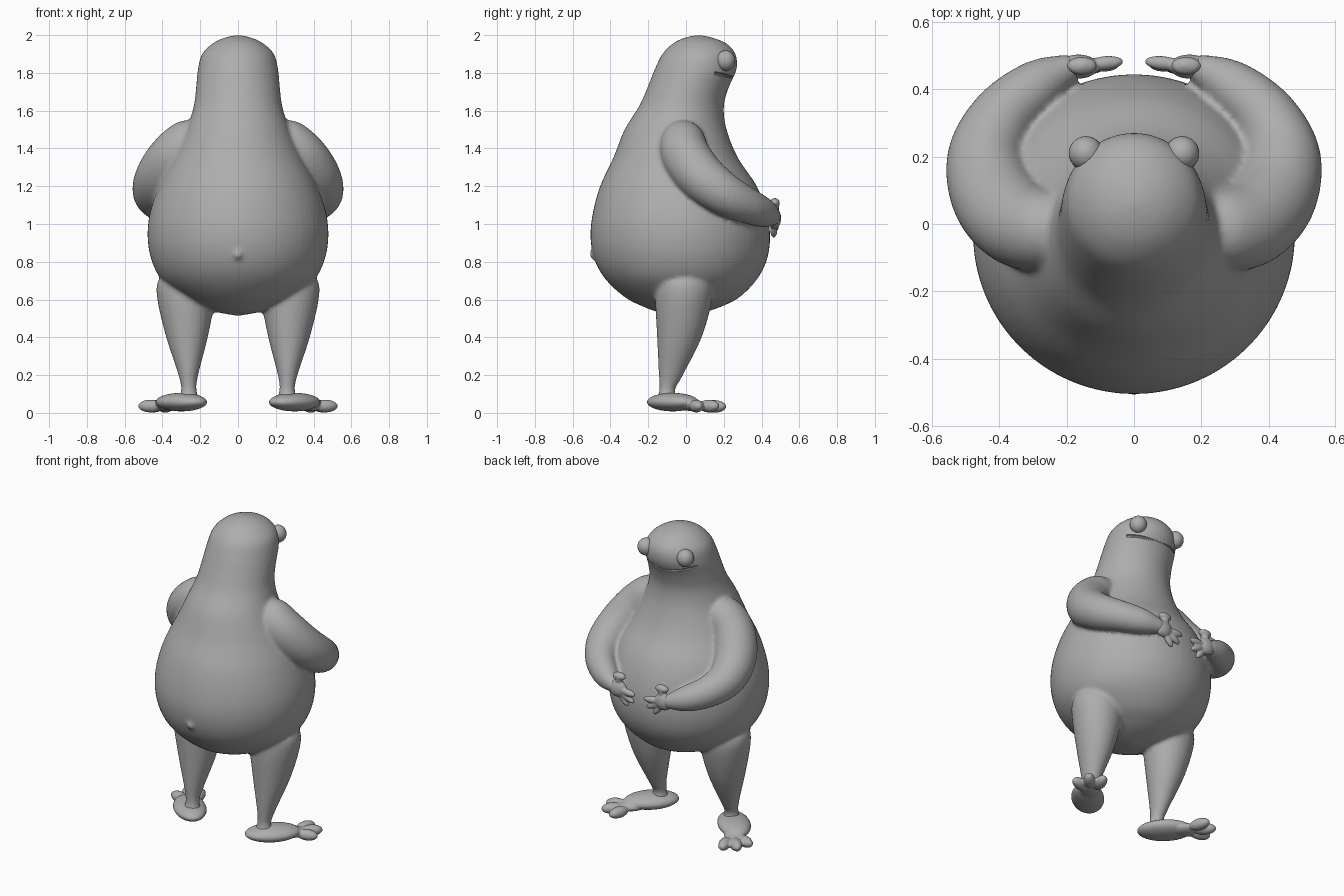
import bpy, math
from mathutils import Vector, Matrix

if "Cube" in bpy.data.objects:
    bpy.data.objects.remove(bpy.data.objects["Cube"])

grey = bpy.data.materials.new("grey_skin")
grey.diffuse_color = (0.42, 0.42, 0.42, 1)
grey.use_nodes = True
grey.node_tree.nodes["Principled BSDF"].inputs["Base Color"].default_value = grey.diffuse_color


def catmull(rows, steps):
    """Smoothly interpolate a list of rows of numbers."""
    out = []
    for i in range(len(rows) - 1):
        p = [rows[max(i - 1, 0)], rows[i], rows[i + 1], rows[min(i + 2, len(rows) - 1)]]
        for s in range(steps):
            t = s / steps
            out.append([0.5 * (2 * b + (c - a) * t + (2 * a - 5 * b + 4 * c - d) * t * t
                               + (3 * b - a - 3 * c + d) * t ** 3) for a, b, c, d in zip(*p)])
    return out + [list(rows[-1])]


def loft(name, rows, steps=5, seg=40, follow=False):
    """Rows are (x, y, z, rx, ry). Rings lie flat, or follow the path."""
    rows = catmull(rows, steps)
    pts = [Vector(r[:3]) for r in rows]
    verts, faces = [], []
    for i, r in enumerate(rows):
        u, v = Vector((1, 0, 0)), Vector((0, 1, 0))
        if follow:
            t = (pts[min(i + 1, len(pts) - 1)] - pts[max(i - 1, 0)]).normalized()
            u = Vector((0.3, 0.3, 1)).cross(t).normalized()
            v = t.cross(u)
        for k in range(seg):
            a = 2 * math.pi * k / seg
            verts.append(pts[i] + u * r[3] * math.cos(a) + v * r[4] * math.sin(a))
    for i in range(len(rows) - 1):
        for k in range(seg):
            n = (k + 1) % seg
            faces.append((i * seg + k, i * seg + n, (i + 1) * seg + n, (i + 1) * seg + k))
    faces.append(tuple(reversed(range(seg))))
    faces.append(tuple(range((len(rows) - 1) * seg, len(rows) * seg)))
    me = bpy.data.meshes.new(name)
    me.from_pydata(verts, [], faces)
    me.materials.append(grey)
    ob = bpy.data.objects.new(name, me)
    bpy.context.collection.objects.link(ob)
    return ob


def blob(name, loc, size, aim=(1, 0, 0)):
    """Ellipsoid whose first axis points along aim."""
    bpy.ops.mesh.primitive_uv_sphere_add(segments=28, ring_count=16, radius=1)
    ob = bpy.context.object
    ob.name = name
    x = Vector(aim).normalized()
    y = Vector((0, 0, 1)).cross(x)
    y = y.normalized() if y.length > 0.01 else Vector((0, 1, 0))
    rot = Matrix((x, y, x.cross(y))).transposed()
    ob.data.transform(Matrix.Translation(loc) @ rot.to_4x4() @ Matrix.Diagonal((*size, 1)))
    ob.data.materials.append(grey)
    return ob


def join(name, parts):
    bpy.ops.object.select_all(action='DESELECT')
    for p in parts:
        p.select_set(True)
    bpy.context.view_layer.objects.active = parts[0]
    bpy.ops.object.join()
    parts[0].name = name
    return parts[0]


def fuse(ob, voxel, smooth):
    """Blend overlapping parts into one skin."""
    m = ob.modifiers.new("fuse", 'REMESH')
    m.mode, m.voxel_size, m.use_smooth_shade = 'VOXEL', voxel, True
    m = ob.modifiers.new("soften", 'SMOOTH')
    m.factor, m.iterations = 0.5, smooth


# Torso and head: z, back y, front y, half width
profile = [(0.515, -0.03, -0.01, 0.01), (0.535, -0.15, 0.10, 0.12), (0.56, -0.22, 0.18, 0.19),
           (0.61, -0.32, 0.28, 0.29), (0.70, -0.42, 0.37, 0.40), (0.80, -0.48, 0.425, 0.455),
           (0.92, -0.505, 0.445, 0.478), (1.05, -0.495, 0.43, 0.468), (1.20, -0.455, 0.375, 0.42),
           (1.35, -0.385, 0.275, 0.345), (1.50, -0.325, 0.215, 0.275), (1.62, -0.25, 0.20, 0.235),
           (1.72, -0.205, 0.225, 0.222), (1.82, -0.165, 0.268, 0.212), (1.90, -0.125, 0.262, 0.19),
           (1.955, -0.07, 0.215, 0.135), (1.985, -0.01, 0.145, 0.075), (2.0, 0.055, 0.075, 0.01)]
skin = [loft("body", [(0, (b + f) / 2, z, w, (f - b) / 2) for z, b, f, w in profile], seg=64)]

# Arms hugging the belly, and tapered legs
arm = [(0.20, -0.03, 1.49, 0.07), (0.25, -0.02, 1.45, 0.115), (0.34, 0.0, 1.36, 0.13),
       (0.415, 0.08, 1.25, 0.128), (0.442, 0.20, 1.16, 0.113), (0.39, 0.32, 1.10, 0.095),
       (0.29, 0.41, 1.06, 0.078), (0.21, 0.455, 1.04, 0.05), (0.17, 0.465, 1.035, 0.035)]
leg = [(0.27, -0.01, 0.75, 0.08, 0.08), (0.272, -0.01, 0.70, 0.15, 0.14),
       (0.275, -0.012, 0.60, 0.152, 0.15), (0.27, -0.035, 0.40, 0.11, 0.118),
       (0.263, -0.08, 0.20, 0.052, 0.064), (0.26, -0.10, 0.12, 0.041, 0.042),
       (0.26, -0.10, 0.06, 0.06, 0.06)]
for s in (-1, 1):
    skin.append(loft("arm", [(s * x, y, z, r, r) for x, y, z, r in arm], follow=True))
    skin.append(loft("leg", [(s * x, *rest) for x, *rest in leg]))
# Tail nub
skin.append(blob("tail_nub", (0, -0.49, 0.84), (0.02, 0.022, 0.03)))

# Outward normals before blending
body = join("body", skin)
bpy.ops.object.mode_set(mode='EDIT')
bpy.ops.mesh.select_all(action='SELECT')
bpy.ops.mesh.normals_make_consistent(inside=False)
bpy.ops.object.mode_set(mode='OBJECT')
fuse(body, 0.012, 5)

# Smiling mouth groove
smile = []
for i in range(13):
    a = math.radians(30 + 10 * i)
    smile.append((0.214 * math.cos(a), 0.045 + 0.212 * math.sin(a),
                  1.772 + 0.035 * math.cos(a) ** 2, 0.009, 0.009))
cutter = loft("mouth_cutter", smile, steps=2, seg=10, follow=True)
cutter.hide_render = True
cutter.display_type = 'WIRE'
cut = body.modifiers.new("mouth", 'BOOLEAN')
cut.operation, cut.object, cut.solver = 'DIFFERENCE', cutter, 'EXACT'

fingers = [((0.088, 0.478, 1.025), (0.058, 0.021, 0.021), (-1, 0.1, -0.05)),
           ((0.095, 0.472, 0.99), (0.056, 0.020, 0.020), (-1, 0.0, -0.5)),
           ((0.125, 0.465, 0.968), (0.05, 0.019, 0.019), (-0.8, 0.0, -1)),
           ((0.155, 0.47, 1.092), (0.048, 0.024, 0.024), (-0.15, 0.05, 1)),
           ((0.155, 0.47, 1.112), (0.045, 0.027, 0.024), (1, 0, 0))]
toes = [((0.462, 0.055, 0.036), 15), ((0.447, 0.122, 0.036), 45), ((0.385, 0.148, 0.034), 72)]


def flip(v, s):
    return (s * v[0], v[1], v[2])


for s, side in ((-1, "left"), (1, "right")):
    # Eye
    eye = blob(side + "_eye", (s * 0.143, 0.21, 1.865), (0.051, 0.051, 0.054))
    eye.data.shade_smooth()
    # Hand: palm, three fingers and a thumb
    parts = [blob("palm", (s * 0.165, 0.468, 1.03), (0.06, 0.036, 0.055))]
    parts += [blob("finger", flip(c, s), size, flip(d, s)) for c, size, d in fingers]
    fuse(join(side + "_hand", parts), 0.006, 3)
    # Foot turned outward: sole and three toes
    parts = [blob("sole", (s * 0.30, -0.07, 0.057), (0.168, 0.098, 0.049), (s, 1, 0)),
             blob("instep", (s * 0.37, 0.03, 0.04), (0.09, 0.06, 0.03), (s, 1, 0))]
    for c, deg in toes:
        a = math.radians(deg)
        parts.append(blob("toe", flip(c, s), (0.068, 0.036, 0.034), (s * math.cos(a), math.sin(a), 0)))
    foot = join(side + "_foot", parts)
    low = min(v.co.z for v in foot.data.vertices)
    foot.data.transform(Matrix.Translation((0, 0, -low)))
    fuse(foot, 0.007, 3)
